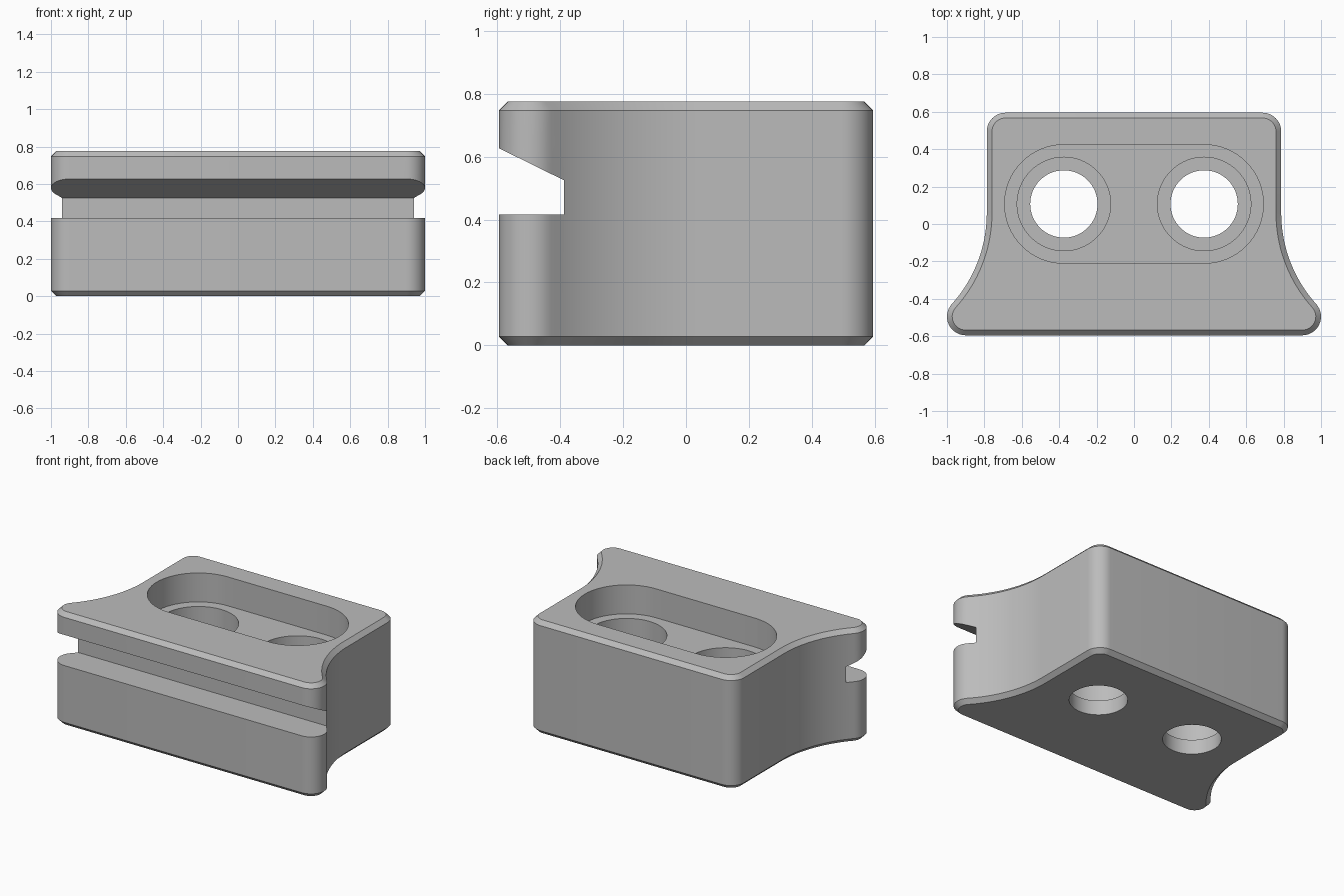
import bpy, bmesh
from math import cos, sin, pi, atan2, hypot

cube = bpy.data.objects.get("Cube")
if cube:
    bpy.data.objects.remove(cube, do_unlink=True)

HEIGHT, HALF_DEPTH, HALF_BACK = 0.775, 0.595, 0.787
CHAMFER, ROUND = 0.028, 0.1
HOLE_X, HOLE_Y = 0.375, 0.107

grey = bpy.data.materials.new("plain grey")
grey.use_nodes = True
colour = (0.5, 0.5, 0.5, 1)
grey.diffuse_color = colour
grey.node_tree.nodes["Principled BSDF"].inputs["Base Color"].default_value = colour


def arc(cx, cy, r, start, end, steps):
    return [(cx + r * cos(start + (end - start) * i / steps),
             cy + r * sin(start + (end - start) * i / steps)) for i in range(steps + 1)]


def loft(name, rings):
    """Closed solid from a stack of matching 3D rings."""
    bm = bmesh.new()
    loops = [[bm.verts.new(p) for p in ring] for ring in rings]
    n = len(loops[0])
    for a, b in zip(loops, loops[1:]):
        for i in range(n):
            j = (i + 1) % n
            bm.faces.new((a[i], a[j], b[j], b[i]))
    bm.faces.new(loops[0][::-1])
    bm.faces.new(loops[-1])
    bmesh.ops.recalc_face_normals(bm, faces=bm.faces)
    mesh = bpy.data.meshes.new(name)
    bm.to_mesh(mesh)
    bm.free()
    mesh.materials.append(grey)
    obj = bpy.data.objects.new(name, mesh)
    bpy.context.collection.objects.link(obj)
    return obj


def prism(name, outline, z0, z1):
    return loft(name, [[(x, y, z) for x, y in outline] for z in (z0, z1)])


def outline(inset):
    """Flared plan shape, moved inwards by the inset."""
    r = ROUND - inset
    fx, fy = 1 - ROUND, -HALF_DEPTH + ROUND          # front corner centre
    # Concave flank: tangent to the straight side and the front corner
    flank_y = 0.06
    a, b = fx - HALF_BACK, flank_y - fy
    big = (a * a + b * b - ROUND ** 2) / (2 * (a + ROUND))
    cx = HALF_BACK + big
    tilt = atan2(b, cx - fx)
    half = arc(fx, fy, r, -pi / 2, tilt, 14)
    half += arc(cx, flank_y, big + inset, pi + tilt, pi, 20)[1:]
    half += arc(HALF_BACK - ROUND, HALF_DEPTH - ROUND, r, 0, pi / 2, 12)
    return half + [(-x, y) for x, y in reversed(half)]


# Chamfered body
levels = ((0, CHAMFER), (CHAMFER, 0), (HEIGHT - CHAMFER, 0), (HEIGHT, CHAMFER))
body = loft("clamp_block", [[(x, y, z) for x, y in outline(d)] for z, d in levels])

# Front groove with a sloping roof
groove = [(-0.388, 0.417), (-0.388, 0.525), (-0.595, 0.627), (-0.7, 0.679), (-0.7, 0.417)]
cutters = [loft("groove_cutter", [[(x, y, z) for y, z in groove] for x in (-1.2, 1.2)])]

# Slotted pocket in the top
slot = (arc(HOLE_X, HOLE_Y, 0.317, -pi / 2, pi / 2, 32)
        + arc(-HOLE_X, HOLE_Y, 0.317, pi / 2, 3 * pi / 2, 32))
cutters.append(prism("pocket_cutter", slot, 0.577, 1))

# Counterbored through holes
for side in (-1, 1):
    for name, radius, z0, z1 in (("bore_cutter", 0.25, 0.1, 0.7), ("hole_cutter", 0.18, -0.1, 0.3)):
        ring = arc(side * HOLE_X, HOLE_Y, radius, 0, 2 * pi, 64)[:-1]
        cutters.append(prism(name, ring, z0, z1))

bpy.context.view_layer.objects.active = body
body.select_set(True)
for cutter in cutters:
    cutter.hide_render = True
    mod = body.modifiers.new(cutter.name, "BOOLEAN")
    mod.operation = "DIFFERENCE"
    mod.solver = "EXACT"
    mod.object = cutter
    bpy.ops.object.modifier_apply(modifier=mod.name)
    bpy.data.objects.remove(cutter, do_unlink=True)

bpy.ops.object.shade_smooth_by_angle(angle=pi / 6)
